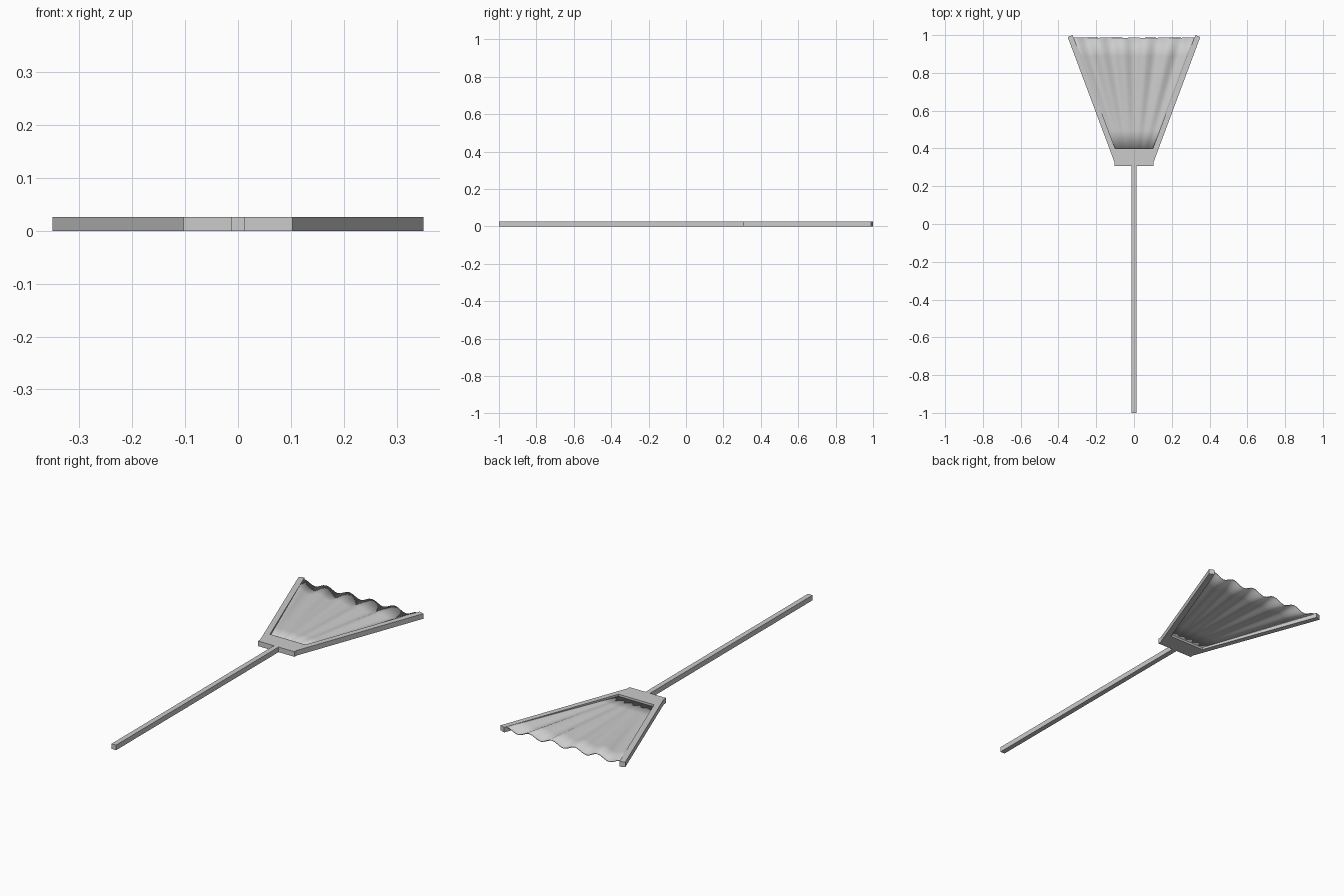
import bpy, bmesh, math

if "Cube" in bpy.data.objects:
    bpy.data.objects.remove(bpy.data.objects["Cube"])

THICK = 0.026


def make_object(name, bm):
    bmesh.ops.recalc_face_normals(bm, faces=bm.faces[:])
    mesh = bpy.data.meshes.new(name)
    bm.to_mesh(mesh)
    bm.free()
    obj = bpy.data.objects.new(name, mesh)
    bpy.context.collection.objects.link(obj)
    return obj


def prism(name, outline):
    bm = bmesh.new()
    base = bm.faces.new([bm.verts.new((x, y, 0)) for x, y in outline])
    top = bmesh.ops.extrude_face_region(bm, geom=[base], use_keep_orig=True)["geom"]
    for v in top:
        if isinstance(v, bmesh.types.BMVert):
            v.co.z = THICK
    return make_object(name, bm)


# Long square handle
prism("handle", [(-0.013, -1), (0.013, -1), (0.013, 0.308), (-0.013, 0.308)])

# Head frame: collar block and two splayed arms in one piece
right = [(0.103, 0.308), (0.103, 0.326), (0.351, 0.990), (0.325, 1.0), (0.100, 0.400)]
prism("head_frame", right + [(-x, y) for x, y in reversed(right)])

# Corrugated panel whose ripples grow towards the free edge
WAVES, PER_WAVE, ROWS = 5, 8, 6
cols = WAVES * PER_WAVE
bm = bmesh.new()
grid = []
for r in range(ROWS + 1):
    t = r / ROWS
    half = 0.102 + 0.219 * t
    row = []
    for c in range(cols + 1):
        u = 2 * c / cols - 1
        z = 0.013 + 0.011 * t * math.cos(math.pi * (u + 1) * WAVES)
        row.append(bm.verts.new((u * half, 0.399 + 0.587 * t, z)))
    grid.append(row)
for a, b in zip(grid, grid[1:]):
    for i in range(cols):
        bm.faces.new((a[i], a[i + 1], b[i + 1], b[i]))
for f in bm.faces:
    f.smooth = True
panel = make_object("rippled_panel", bm)
solid = panel.modifiers.new("thickness", "SOLIDIFY")
solid.thickness = 0.004
solid.offset = 0
bpy.context.view_layer.objects.active = panel
panel.select_set(True)
bpy.ops.object.shade_smooth_by_angle(angle=math.radians(40))
